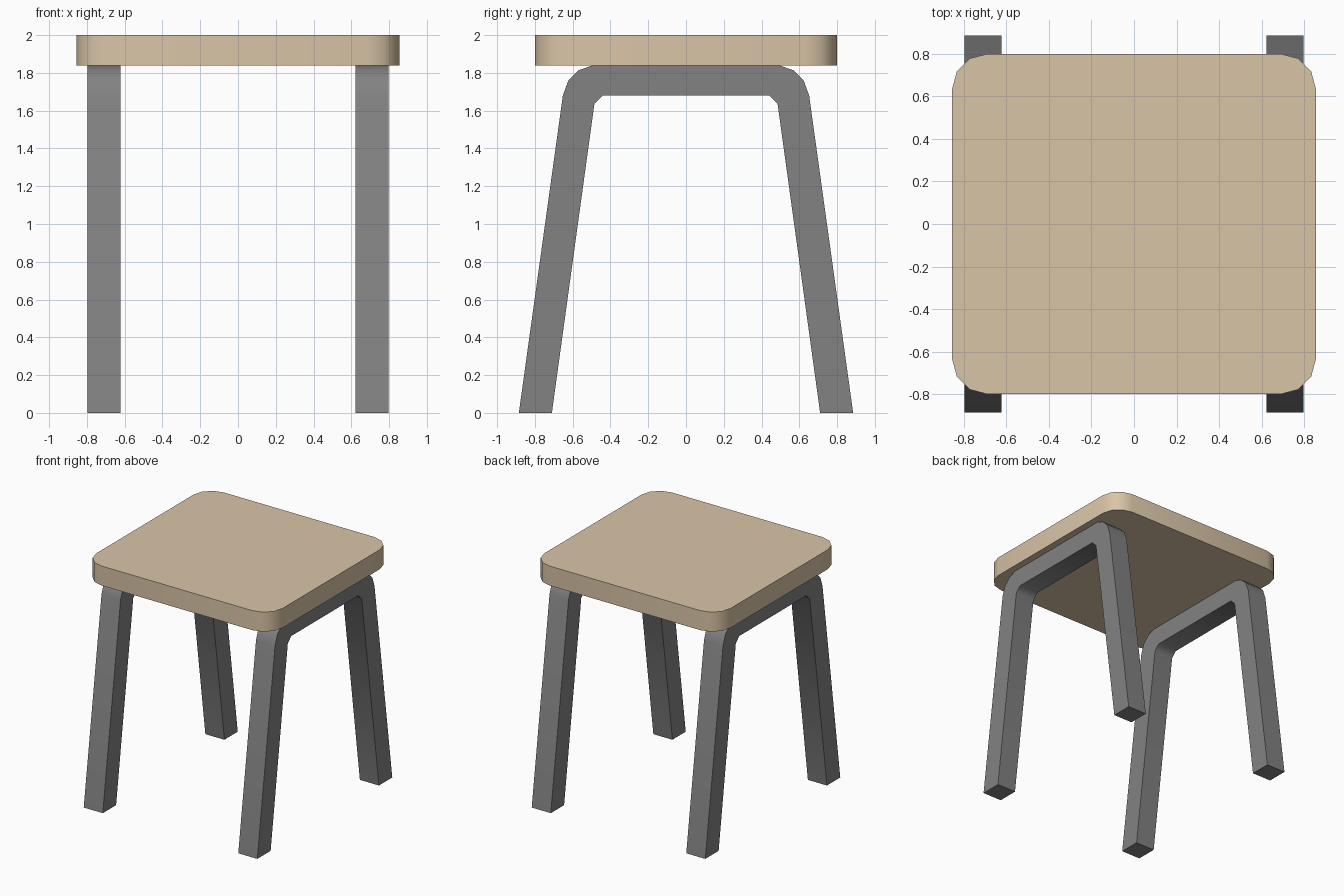
import bpy, bmesh, math
from mathutils import Vector

if "Cube" in bpy.data.objects:
    bpy.data.objects.remove(bpy.data.objects["Cube"])


def material(name, rgb):
    m = bpy.data.materials.new(name)
    m.diffuse_color = (*rgb, 1.0)
    m.use_nodes = True
    m.node_tree.nodes["Principled BSDF"].inputs["Base Color"].default_value = m.diffuse_color
    return m


def extruded(name, points, direction, mat):
    """Solid made by extruding a closed outline along a direction."""
    bm = bmesh.new()
    face = bm.faces.new([bm.verts.new(p) for p in points])
    res = bmesh.ops.extrude_face_region(bm, geom=[face], use_keep_orig=True)
    moved = [v for v in res["geom"] if isinstance(v, bmesh.types.BMVert)]
    bmesh.ops.translate(bm, verts=moved, vec=Vector(direction))
    bmesh.ops.recalc_face_normals(bm, faces=bm.faces[:])
    mesh = bpy.data.meshes.new(name)
    bm.to_mesh(mesh)
    bm.free()
    mesh.materials.append(mat)
    obj = bpy.data.objects.new(name, mesh)
    bpy.context.collection.objects.link(obj)
    bpy.ops.object.select_all(action='DESELECT')
    obj.select_set(True)
    bpy.context.view_layer.objects.active = obj
    bpy.ops.object.shade_smooth_by_angle(angle=math.radians(50))
    return obj


wood = material("light wood", (0.70, 0.56, 0.39))
grey = material("dark grey", (0.225, 0.225, 0.225))

# Seat: rounded rectangle slab
HX, HY, R, BOTTOM, TOP = 0.855, 0.80, 0.165, 1.838, 2.0
outline = []
for i, (sx, sy) in enumerate([(1, 1), (-1, 1), (-1, -1), (1, -1)]):
    for k in range(4):
        a = math.radians(90 * i + 30 * k)
        outline.append((sx * (HX - R) + R * math.cos(a),
                        sy * (HY - R) + R * math.sin(a), BOTTOM))
extruded("seat", outline, (0, 0, TOP - BOTTOM), wood)

# Leg frames: bent arch profile, half of it mirrored across y = 0
half = [(0.44, 1.68), (0.485, 1.635), (0.71, 0), (0.885, 0),
        (0.652, 1.68), (0.622, 1.762), (0.568, 1.814), (0.50, 1.838)]
profile = half + [(-y, z) for y, z in reversed(half)]
for name, x in (("left_leg_frame", -0.797), ("right_leg_frame", 0.622)):
    extruded(name, [(x, y, z) for y, z in profile], (0.175, 0, 0), grey)
